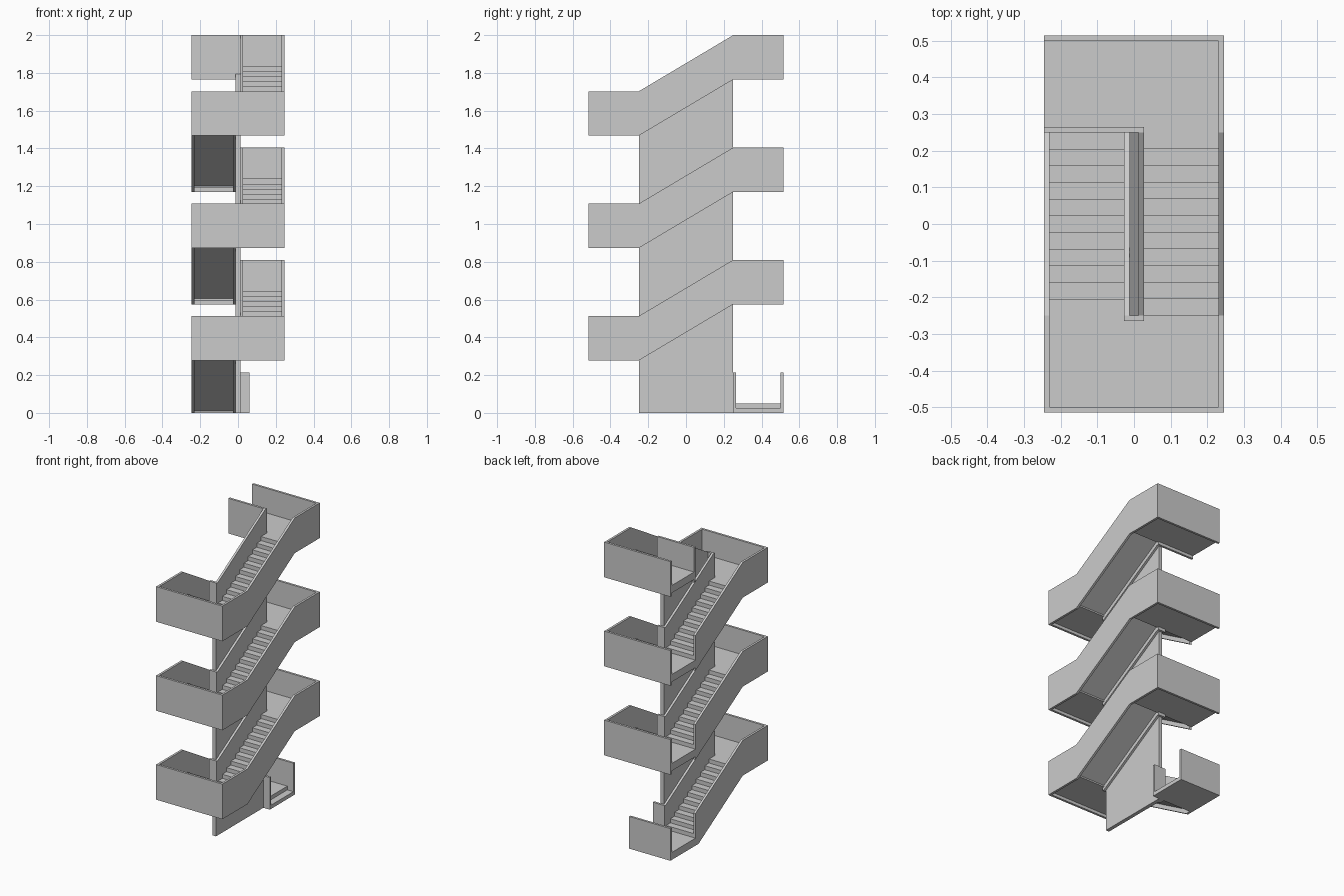
import bpy
import bmesh

cube = bpy.data.objects.get("Cube")
if cube:
    bpy.data.objects.remove(cube)

concrete = bpy.data.materials.new("concrete_grey")
concrete.use_nodes = True
GREY = (0.6, 0.6, 0.6, 1)
concrete.diffuse_color = GREY
concrete.node_tree.nodes["Principled BSDF"].inputs["Base Color"].default_value = GREY

# Main dimensions
W, D, RUN = 0.245, 0.515, 0.25      # half width, half depth, half flight run
T = 0.015                           # parapet thickness
CORE = 0.0125                       # half thickness of the core wall
INNER = CORE + T                    # inner edge of the stair flights
RISE = 0.2975                       # height of one flight
STEPS = 11
GROUND = 0.05                       # floor of the entrance landing
DROP, GUARD = 0.07, 0.165           # parapet below and above the floor
SLAB = 0.05


def prism(name, profile, x0, x1, turn=1):
    """Extrude a (y, z) profile from x0 to x1; turn=-1 spins it half a turn about z."""
    bm = bmesh.new()
    face = bm.faces.new([bm.verts.new((x0 * turn, y * turn, z)) for y, z in profile])
    grown = bmesh.ops.extrude_face_region(bm, geom=[face])["geom"]
    moved = [v for v in grown if isinstance(v, bmesh.types.BMVert)]
    bmesh.ops.translate(bm, verts=moved, vec=((x1 - x0) * turn, 0, 0))
    bmesh.ops.recalc_face_normals(bm, faces=bm.faces)
    mesh = bpy.data.meshes.new(name)
    bm.to_mesh(mesh)
    bm.free()
    mesh.materials.append(concrete)
    obj = bpy.data.objects.new(name, mesh)
    bpy.context.collection.objects.link(obj)
    return obj


def box(name, x0, x1, y0, y1, z0, z1, turn=1):
    z0 = max(z0, 0)
    return prism(name, [(y0, z0), (y1, z0), (y1, z1), (y0, z1)], x0, x1, turn)


def flight(label, floor, turn):
    # Sloping parapets on both sides, cut off at the ground
    low = floor - DROP
    foot = [(-RUN, low)]
    if low < 0:
        foot = [(-RUN, 0), (-RUN - low * 2 * RUN / RISE, 0)]
    guard = foot + [(RUN, low + RISE), (RUN, floor + GUARD + RISE), (-RUN, floor + GUARD)]
    prism(label + "_outer_parapet", guard, W - T, W, turn)
    prism(label + "_inner_parapet", guard, CORE, INNER, turn)
    # Treads and risers over a sloping soffit
    tread, riser = 2 * RUN / STEPS, RISE / STEPS
    stairs = [(RUN, floor + RISE - 0.04), (-RUN, floor - 0.04)]
    for i in range(STEPS):
        y = -RUN + i * tread
        stairs += [(y, floor + i * riser), (y, floor + (i + 1) * riser)]
    stairs.append((RUN, floor + RISE))
    prism(label + "_steps", stairs, INNER, W - T, turn)


def end_guard(label, floor, x0, x1, turn):
    # Short parapet wrapping the end of the core wall
    box(label + "_end_guard", x0, x1, RUN, RUN + T, floor - DROP, floor + GUARD, turn)


def front_landing(label, floor):
    low, top = floor - DROP, floor + GUARD
    box(label + "_slab", -W + T, W - T, -D + T, -RUN, floor - SLAB, floor)
    box(label + "_front_parapet", -W, W, -D, -D + T, low, top)
    for side, x in (("right", -W), ("left", W - T)):
        box(f"{label}_{side}_parapet", x, x + T, -D + T, -RUN, low, top)
    end_guard(label, floor, -INNER, INNER, -1)


def back_landing(label, floor, last):
    low, top = floor - DROP, floor + GUARD
    box(label + "_slab", -W, W - T, RUN, D - T, floor - SLAB, floor)
    box(label + "_back_parapet", -W, W, D - T, D, low, top)
    box(label + "_left_parapet", W - T, W, RUN, D - T, low, top)
    end_guard(label, floor, -W if last else -INNER, INNER, 1)


# Entrance landing with one low step on its open side
ENTRY = 0.06
box("entrance_slab", -W, ENTRY - 0.045, RUN, D - T, 0, GROUND)
box("entrance_step", ENTRY - 0.045, ENTRY, RUN, D - T, 0, GROUND / 2)
box("entrance_back_parapet", -W, ENTRY, D - T, D, 0, GROUND + GUARD)
end_guard("entrance", GROUND, -INNER, ENTRY, 1)

# Storeys, each with two flights and two landings
STOREYS = 3
for n in range(STOREYS):
    base = GROUND + n * 2 * RISE
    flight(f"lower_flight_{n + 1}", base, -1)
    front_landing(f"front_landing_{n + 1}", base + RISE)
    flight(f"upper_flight_{n + 1}", base + RISE, 1)
    back_landing(f"back_landing_{n + 1}", base + 2 * RISE, n == STOREYS - 1)

# Core wall with a sloping top under the last flight
crown = GROUND + 2 * STOREYS * RISE - 0.04
prism("core_wall", [(-RUN, 0), (RUN, 0), (RUN, crown), (-RUN, crown - RISE)], -CORE, CORE)
